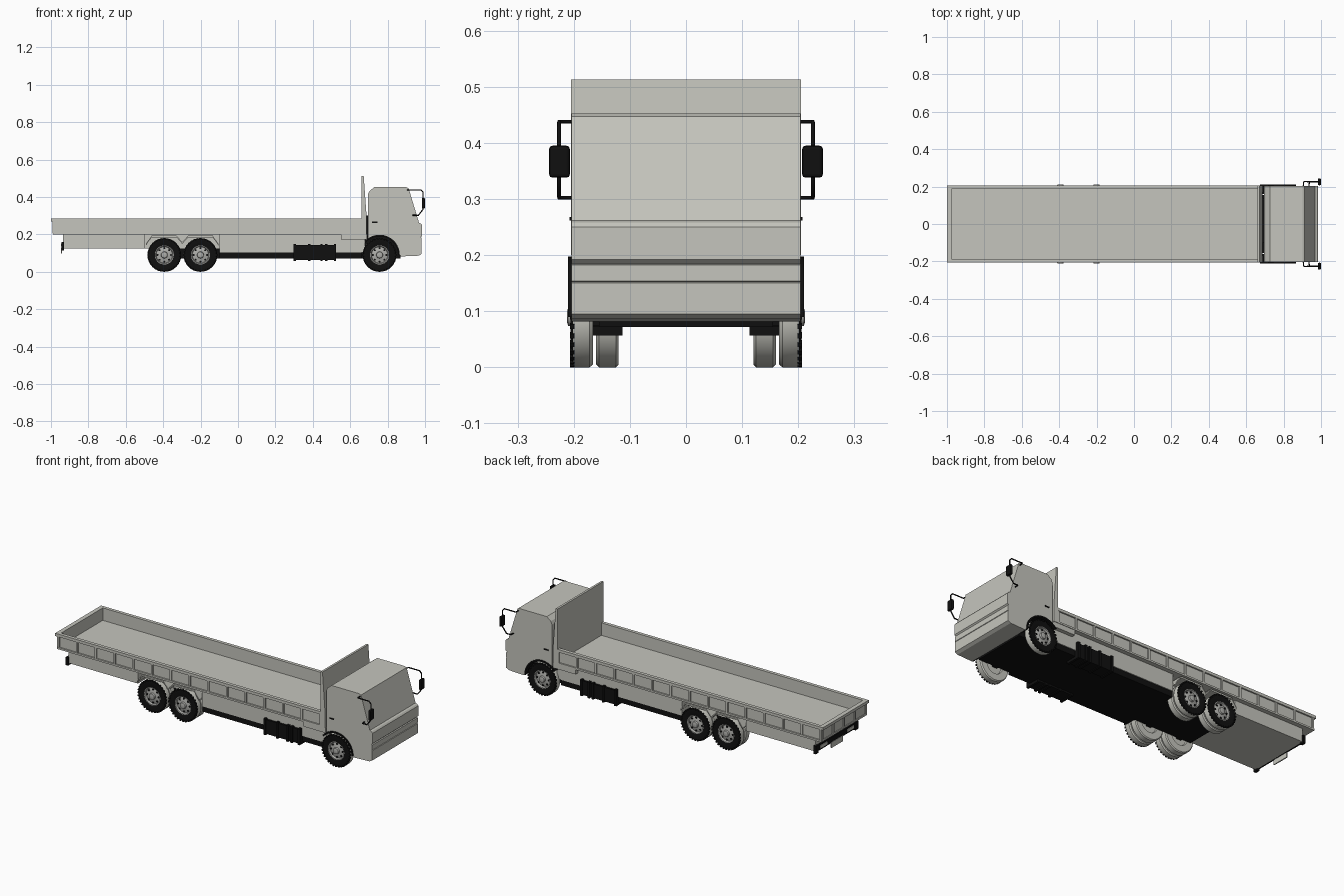
import bpy, bmesh, math
from mathutils import Vector, Matrix

cube = bpy.data.objects.get("Cube")
if cube:
    bpy.data.objects.remove(cube, do_unlink=True)


def make_mat(name, r, g, b):
    m = bpy.data.materials.new(name)
    m.diffuse_color = (r, g, b, 1)
    m.use_nodes = True
    n = m.node_tree.nodes["Principled BSDF"]
    n.inputs["Base Color"].default_value = (r, g, b, 1)
    n.inputs["Roughness"].default_value = 0.6
    return m


GREY = make_mat("light warm grey", 0.56, 0.56, 0.51)
BLACK = make_mat("black", 0.005, 0.005, 0.005)
RIM = make_mat("rim grey", 0.42, 0.42, 0.40)


def finish(name, bm, mats, smooth=False):
    bmesh.ops.recalc_face_normals(bm, faces=bm.faces)
    me = bpy.data.meshes.new(name)
    bm.to_mesh(me)
    bm.free()
    for m in mats:
        me.materials.append(m)
    ob = bpy.data.objects.new(name, me)
    bpy.context.collection.objects.link(ob)
    if smooth:
        bpy.ops.object.select_all(action='DESELECT')
        ob.select_set(True)
        bpy.context.view_layer.objects.active = ob
        bpy.ops.object.shade_smooth_by_angle(angle=math.radians(35))
    return ob


def add_box(bm, x0, x1, y0, y1, z0, z1):
    c = Matrix.Translation(((x0 + x1) / 2, (y0 + y1) / 2, (z0 + z1) / 2))
    s = Matrix.Diagonal((x1 - x0, y1 - y0, z1 - z0, 1))
    bmesh.ops.create_cube(bm, size=1, matrix=c @ s)


def boxes(name, mat, *dims):
    bm = bmesh.new()
    for d in dims:
        add_box(bm, *d)
    return finish(name, bm, [mat])


def both(d):
    """Box dimensions plus their mirror across y = 0."""
    return [d, (d[0], d[1], -d[3], -d[2], d[4], d[5])]


def prism(name, mat, pts, y0, y1):
    """Side profile (x, z) extruded across y."""
    bm = bmesh.new()
    f = bm.faces.new([bm.verts.new((x, y0, z)) for x, z in pts])
    ext = bmesh.ops.extrude_face_region(bm, geom=[f])["geom"]
    bmesh.ops.translate(bm, vec=(0, y1 - y0, 0),
                        verts=[v for v in ext if isinstance(v, bmesh.types.BMVert)])
    return finish(name, bm, [mat])


# Load bed: floor, framed side walls and tail wall with posts
W = 0.205
boxes("bed_floor", GREY, (-0.985, 0.67, -0.195, 0.195, 0.2, 0.215))
side = both((-0.985, 0.665, 0.187, 0.197, 0.2, 0.28))
side += both((-1.0, 0.665, 0.186, W, 0.27, 0.286))
side += both((-0.99, 0.665, 0.19, W, 0.2, 0.21))
POSTS = 15
for i in range(POSTS):
    x = -0.988 + i * (1.64 / (POSTS - 1))
    side += both((x, x + 0.011, 0.19, 0.204, 0.205, 0.275))
boxes("bed_side_walls", GREY, *side)
tail = [(-0.986, -0.977, -0.2, 0.2, 0.2, 0.28),
        (-1.0, -0.976, -W, W, 0.27, 0.286),
        (-0.99, -0.98, -W, W, 0.2, 0.21)]
for i in range(5):
    y = -0.199 + i * 0.097
    tail.append((-0.992, -0.98, y, y + 0.01, 0.205, 0.275))
boxes("bed_tail_wall", GREY, *tail)
prism("headboard", GREY, [(0.66, 0.2), (0.66, 0.513), (0.672, 0.513), (0.688, 0.29),
                          (0.688, 0.2)], -W, W)

# Frame under the bed, narrowed between the rear wheels
boxes("subframe", GREY,
      (-0.935, -0.5, -0.18, 0.18, 0.125, 0.2),
      (-0.5, -0.1, -0.115, 0.115, 0.125, 0.2),
      (-0.1, 0.68, -0.18, 0.18, 0.104, 0.2))
boxes("bed_front_sills", GREY, *both((0.55, 0.69, 0.17, 0.202, 0.172, 0.2)))
boxes("chassis", BLACK,
      (-0.46, -0.1, -0.115, 0.115, 0.072, 0.13),
      (-0.1, 0.66, -0.175, 0.175, 0.072, 0.106),
      (0.66, 0.87, -0.155, 0.155, 0.072, 0.19))
boxes("axles", BLACK, *[(x - 0.015, x + 0.015, -0.17, 0.17, 0.075, 0.105)
                        for x in (-0.394, -0.201, 0.757)])
boxes("engine_intake", BLACK, (0.686, 0.698, -0.1, 0.14, 0.15, 0.3))

# Side tanks with straps and end ribs
tank = []
for s in (1, -1):
    tank += [(0.305, 0.52, *sorted((s * 0.115, s * 0.192)), 0.062, 0.142)]
for x in (0.298, 0.375, 0.44, 0.465, 0.512):
    tank += both((x, x + 0.013, 0.113, 0.198, 0.057, 0.148))
boxes("side_tanks", BLACK, *tank)

# Cab side profile with stepped nose and wheel arch
ARCH_X, ARCH_Z, ARCH_R = 0.757, 0.09, 0.105
profile = [(0.695, 0.415), (0.703, 0.432), (0.728, 0.452), (0.9, 0.452), (0.912, 0.447),
           (0.968, 0.262), (0.978, 0.258), (0.985, 0.25), (0.985, 0.192), (0.976, 0.184),
           (0.982, 0.182), (0.982, 0.154), (0.979, 0.152), (0.982, 0.15), (0.982, 0.095),
           (0.965, 0.086), (0.87, 0.082)]
for i in range(11):
    a = math.radians(5 + i * 11.9)
    profile.append((ARCH_X + ARCH_R * math.cos(a), ARCH_Z + ARCH_R * math.sin(a)))
profile.append((0.695, 0.18))
prism("cab", GREY, profile, -0.204, 0.204)
boxes("door_handles", BLACK, *both((0.717, 0.745, 0.202, 0.208, 0.262, 0.268)))

# Fender lips over the front wheels
bm = bmesh.new()
for s in (1, -1):
    rows = []
    for i in range(15):
        a = math.radians(i * 10)
        rows.append([bm.verts.new((ARCH_X + r * math.cos(a), s * y, ARCH_Z + r * math.sin(a)))
                     for r, y in ((0.1, 0.16), (0.1, 0.21), (0.108, 0.21), (0.108, 0.16))])
    for p, q in zip(rows, rows[1:]):
        for k in range(4):
            bm.faces.new((p[k], q[k], q[(k + 1) % 4], p[(k + 1) % 4]))
    bm.faces.new(rows[0])
    bm.faces.new(rows[-1])
finish("front_fender_lips", bm, [BLACK], True)

# Rear mudguards: folded strips over each wheel
for s, side_name in ((1, "left"), (-1, "right")):
    line = [(-0.492, 0.15), (-0.462, 0.193), (-0.328, 0.193), (-0.298, 0.158),
            (-0.267, 0.193), (-0.135, 0.193), (-0.105, 0.15)]
    under = [(x, z - 0.009) for x, z in reversed(line)]
    prism("rear_mudguard_" + side_name, GREY, line + under, s * 0.115, s * 0.2)


# Wheels: turned profiles of (radius, depth from outer face, material)
def wheel(name, x, y, s, profile, holes=False):
    bm = bmesh.new()
    n = 40
    rings = [[bm.verts.new((x + r * math.cos(2 * math.pi * i / n), y - s * d,
                            0.09 + r * math.sin(2 * math.pi * i / n)))
              for i in range(n)] for r, d, m in profile]
    for k in range(len(rings) - 1):
        for i in range(n):
            j = (i + 1) % n
            f = bm.faces.new((rings[k][i], rings[k][j], rings[k + 1][j], rings[k + 1][i]))
            f.material_index = profile[k][2]
    bm.faces.new(rings[0]).material_index = profile[0][2]
    bm.faces.new(rings[-1]).material_index = profile[-1][2]
    ob = finish(name, bm, [GREY, BLACK, RIM], True)
    if holes:
        bm = bmesh.new()
        for i in range(8):
            a = 2 * math.pi * i / 8
            m = Matrix.Translation((x + 0.036 * math.cos(a), y - s * 0.010,
                                    0.09 + 0.036 * math.sin(a))) @ Matrix.Rotation(math.pi / 2, 4, 'X')
            bmesh.ops.create_cone(bm, cap_ends=True, segments=10, radius1=0.0055,
                                  radius2=0.0055, depth=0.005, matrix=m)
        finish(name + "_rim_holes", bm, [BLACK])
    return ob


outer = [(0.010, -0.006, 2), (0.016, -0.004, 2), (0.018, 0.006, 2), (0.028, 0.008, 2),
         (0.043, 0.012, 2), (0.047, 0.002, 2), (0.051, 0.002, 1), (0.056, 0.0, 1),
         (0.083, 0.0, 1), (0.089, 0.005, 0), (0.09, 0.008, 0), (0.09, 0.034, 0),
         (0.085, 0.04, 0), (0.05, 0.04, 0), (0.047, 0.03, 0)]
inner = [(0.05, 0.0, 0), (0.085, 0.0, 0), (0.09, 0.005, 0), (0.09, 0.035, 0),
         (0.085, 0.04, 0), (0.05, 0.04, 0), (0.047, 0.03, 0)]
for s, sn in ((1, "left"), (-1, "right")):
    for x, wn in ((0.757, "front"), (-0.201, "middle"), (-0.394, "rear")):
        wheel(f"{wn}_wheel_{sn}", x, s * 0.206, s, outer, True)
        if wn != "front":
            wheel(f"{wn}_inner_wheel_{sn}", x, s * 0.16, s, inner)
        # Tread lugs around the outer shoulder
        bm = bmesh.new()
        for i in range(32):
            m = (Matrix.Translation((x, s * 0.203, 0.09)) @
                 Matrix.Rotation(2 * math.pi * i / 32, 4, 'Y') @
                 Matrix.Translation((0.0855, 0, 0)) @ Matrix.Diagonal((0.01, 0.008, 0.009, 1)))
            bmesh.ops.create_cube(bm, size=1, matrix=m)
        finish(f"{wn}_tyre_lugs_{sn}", bm, [BLACK])

# Mirrors: bent tube arm and rounded housing on each side
for s, sn in ((1, "left"), (-1, "right")):
    path = [(0.905, 0.2, 0.438), (0.908, 0.226, 0.438), (0.978, 0.226, 0.438),
            (0.99, 0.226, 0.425), (0.99, 0.226, 0.335), (0.965, 0.226, 0.302),
            (0.938, 0.226, 0.302), (0.935, 0.2, 0.302)]
    cu = bpy.data.curves.new("mirror_arm_" + sn, 'CURVE')
    cu.dimensions = '3D'
    cu.bevel_depth = 0.0035
    cu.bevel_resolution = 1
    sp = cu.splines.new('POLY')
    sp.points.add(len(path) - 1)
    for p, (x, y, z) in zip(sp.points, path):
        p.co = (x, s * y, z, 1)
    cu.materials.append(BLACK)
    bpy.context.collection.objects.link(bpy.data.objects.new("mirror_arm_" + sn, cu))
    y0, y1 = sorted((s * 0.207, s * 0.244))
    ob = boxes("mirror_housing_" + sn, BLACK, (0.983, 1.0, y0, y1, 0.338, 0.395))
    bev = ob.modifiers.new("Bevel", 'BEVEL')
    bev.width = 0.006
    bev.segments = 2

# Rear bumper and plate holder
boxes("rear_bumper", BLACK, (-0.944, -0.934, -0.19, 0.19, 0.125, 0.158),
      *both((-0.945, -0.93, 0.165, 0.19, 0.115, 0.16)))
boxes("plate_holder", GREY, (-0.946, -0.94, -0.05, 0.05, 0.098, 0.13))
boxes("rear_lamps", GREY, *both((-0.947, -0.943, 0.09, 0.15, 0.134, 0.15)))
